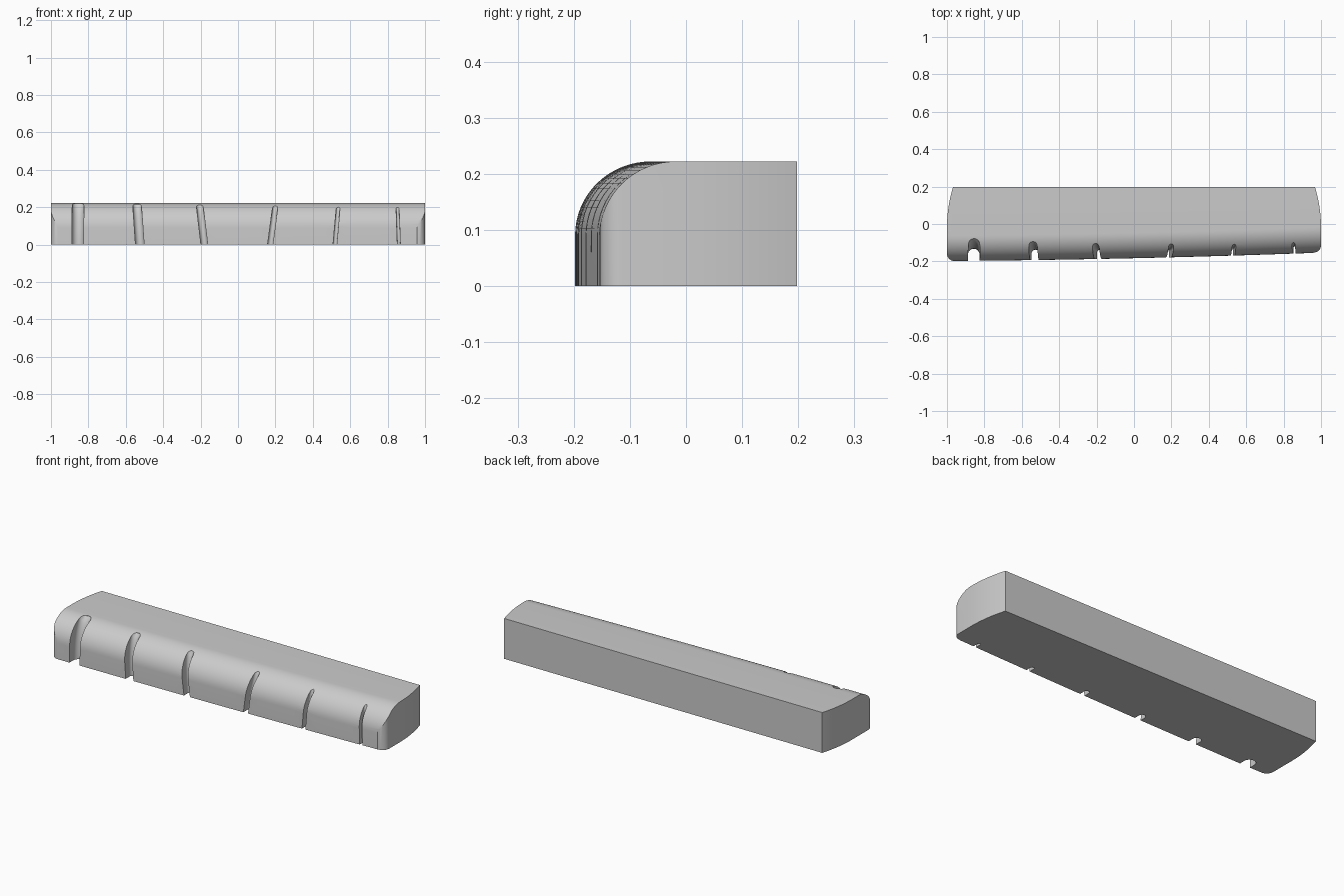
import bpy, bmesh, math

if "Cube" in bpy.data.objects:
    bpy.data.objects.remove(bpy.data.objects["Cube"])

H, BACK = 0.222, 0.198          # height, back face
RY, RZ = 0.135, 0.132           # front rounding along y and z


def loft(name, rings):
    """Closed solid through equally sized rings of points."""
    bm = bmesh.new()
    vs = [[bm.verts.new(p) for p in r] for r in rings]
    n = len(vs[0])
    for a, b in zip(vs, vs[1:]):
        for i in range(n):
            j = (i + 1) % n
            bm.faces.new((a[i], a[j], b[j], b[i]))
    bm.faces.new(vs[0])
    bm.faces.new(vs[-1])
    bmesh.ops.recalc_face_normals(bm, faces=bm.faces)
    me = bpy.data.meshes.new(name)
    bm.to_mesh(me)
    bm.free()
    ob = bpy.data.objects.new(name, me)
    bpy.context.collection.objects.link(ob)
    return ob


def front(x):
    return -0.183 + 0.0225 * x + 0.0075 * x * x


def section(x):
    f = front(x)
    pts = [(x, BACK, 0), (x, BACK, H)]
    for i in range(17):
        a = math.pi / 2 * (1 - i / 16)
        pts.append((x, f + RY - RY * math.cos(a), H - RZ + RZ * math.sin(a)))
    pts.append((x, f, 0))
    return pts


# Bar with a rounded upper front edge and slightly tapered depth
nut = loft("string_nut", [section(-1.05 + 2.1 * i / 24) for i in range(25)])


# Plan outline: bowed ends and rounded front corners
def end_outline(s):
    pts = []
    for i in range(13):
        t = i / 12
        pts.append((s * (1 - 0.036 * (1 - t) ** 2), 0.21 - 0.23 * t))
    r = 0.04
    cy = front(s) + r
    for i in range(9):
        a = math.pi / 2 * i / 8
        pts.append((s * (1 - r + r * math.cos(a)), cy - r * math.sin(a)))
    # leave the front face outside the trimming solid's boundary
    pts.append((s * 0.955, front(s) - 0.004))
    pts.append((s * 0.95, -0.25))
    return pts


plan = end_outline(1) + end_outline(-1)[::-1]
outline = loft("plan_trim", [[(x, y, z) for x, y in plan] for z in (-0.1, 0.3)])


# String slot: U-shaped slices whose floor curves back toward the top
def slot(xb, xt, width, top_y, top_z):
    r = width / 2
    floor_y = front(xb) + 0.03 + width * 0.55
    rings = []
    for z in [-0.02] + [top_z * i / 14 for i in range(15)] + [0.25]:
        t = min(max(z / top_z, 0), 1)
        x = xb + (xt - xb) * z / top_z
        y = floor_y + (top_y - floor_y) * (1 - math.sqrt(1 - 0.96 * t * t)) / 0.8
        ring = [(x + r, -0.3, z)]
        for i in range(13):
            a = math.pi * i / 12
            ring.append((x + r * math.cos(a), y - r + r * math.sin(a), z))
        ring.append((x - r, -0.3, z))
        rings.append(ring)
    return loft("slot_cutter", rings)


slots = [(-0.857, -0.855, 0.062, -0.078, 0.219), (-0.525, -0.54, 0.046, -0.094, 0.215),
         (-0.18, -0.205, 0.036, -0.104, 0.21), (0.172, 0.2, 0.028, -0.105, 0.208),
         (0.518, 0.536, 0.02, -0.107, 0.203), (0.86, 0.853, 0.016, -0.1, 0.198)]
cutters = [(outline, 'INTERSECT')] + [(slot(*s), 'DIFFERENCE') for s in slots]

bpy.context.view_layer.objects.active = nut
nut.select_set(True)
for cutter, op in cutters:
    cutter.hide_render = True
    m = nut.modifiers.new("cut", 'BOOLEAN')
    m.object, m.operation, m.solver = cutter, op, 'EXACT'
    bpy.ops.object.modifier_apply(modifier=m.name)
    bpy.data.objects.remove(cutter)

bpy.ops.object.shade_smooth_by_angle(angle=math.radians(30))
